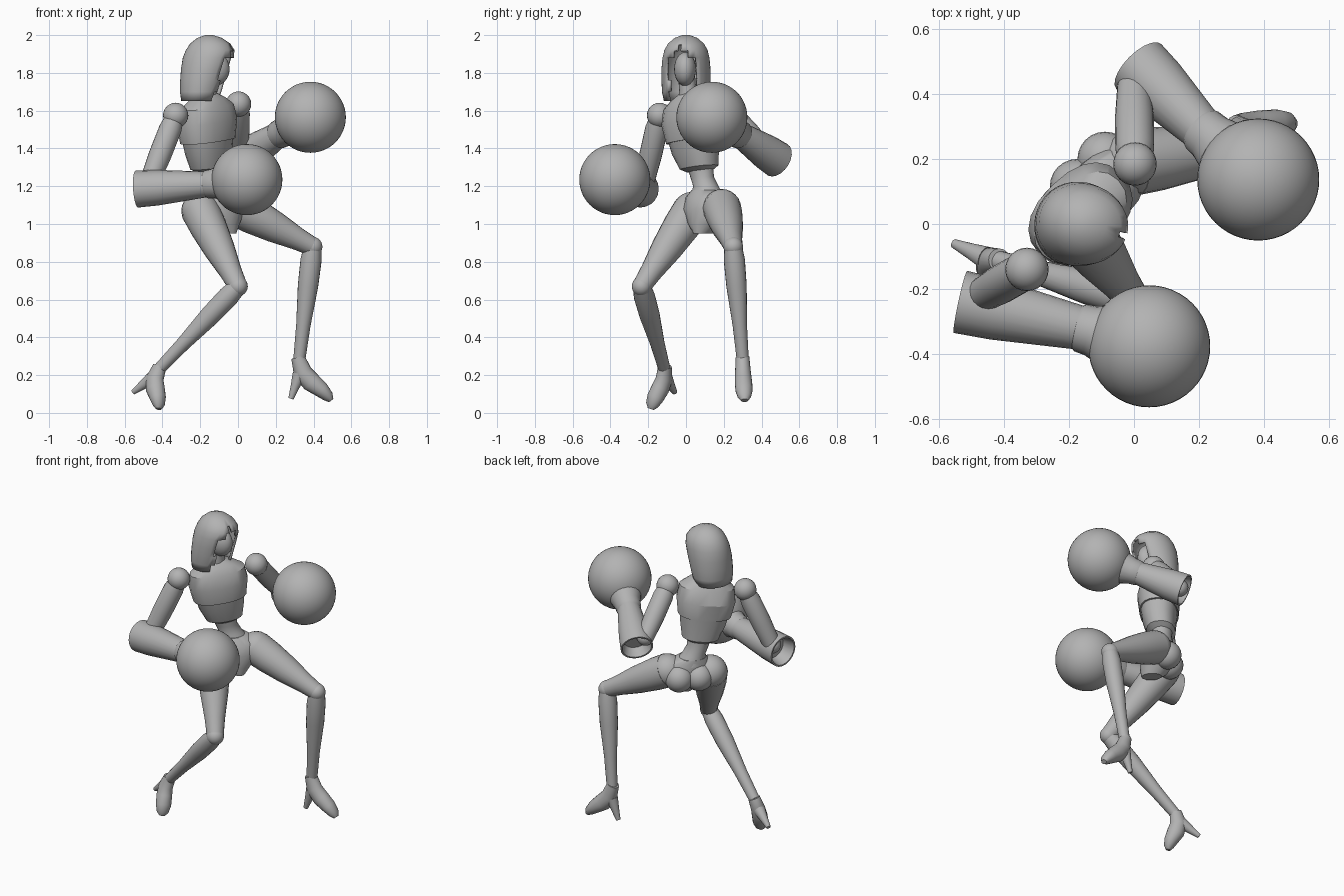
import bpy, bmesh, math
from mathutils import Vector as V

cube = bpy.data.objects.get("Cube")
if cube:
    bpy.data.objects.remove(cube, do_unlink=True)

grey = bpy.data.materials.new("plain_grey")
grey.use_nodes = True
tone = (0.45, 0.45, 0.45, 1)
grey.diffuse_color = tone
grey.node_tree.nodes["Principled BSDF"].inputs["Base Color"].default_value = tone


def finish(name, bm, angle=40):
    bmesh.ops.recalc_face_normals(bm, faces=bm.faces)
    mesh = bpy.data.meshes.new(name)
    bm.to_mesh(mesh)
    bm.free()
    mesh.materials.append(grey)
    ob = bpy.data.objects.new(name, mesh)
    bpy.context.collection.objects.link(ob)
    bpy.ops.object.select_all(action="DESELECT")
    ob.select_set(True)
    bpy.context.view_layer.objects.active = ob
    bpy.ops.object.shade_smooth_by_angle(angle=math.radians(angle))
    return ob


def loft(name, path, ref, axis=None, sides=20, power=1.0, cut=None, angle=40):
    """Skin elliptical rings (point, half width, half depth) along a path."""
    bm = bmesh.new()
    pts = [V(p[0]) for p in path]
    rings = []
    for i, (_, ru, rv) in enumerate(path):
        t = V(axis) if axis else pts[min(i + 1, len(pts) - 1)] - pts[max(i - 1, 0)]
        t.normalize()
        u = V(ref) - t * V(ref).dot(t)
        u.normalize()
        v = t.cross(u)
        ring = []
        for k in range(sides):
            a = 2 * math.pi * k / sides
            c, s = math.cos(a), math.sin(a)
            c = math.copysign(abs(c) ** power, c)
            s = math.copysign(abs(s) ** power, s)
            ring.append(bm.verts.new(pts[i] + u * c * ru + v * s * rv))
        rings.append(ring)
    for a, b in zip(rings, rings[1:]):
        for k in range(sides):
            j = (k + 1) % sides
            bm.faces.new((a[k], a[j], b[j], b[k]))
    if not cut:
        bm.faces.new(rings[0][::-1])
    bm.faces.new(rings[-1])
    if cut:
        doomed = [f for f in bm.faces if cut(f.calc_center_median())]
        bmesh.ops.delete(bm, geom=doomed, context="FACES")
    return finish(name, bm, angle)


def limb(name, a, b, profile):
    """Round tapered part from a to b; profile holds (fraction, radius)."""
    a, b = V(a), V(b)
    d = b - a
    ref = (0, 0, 1) if abs(d.normalized().z) < 0.8 else (1, 0, 0)
    loft(name, [(a + d * t, r, r) for t, r in profile], ref, axis=d)


def ball(name, p, r, scale=(1, 1, 1), seg=24):
    bm = bmesh.new()
    bmesh.ops.create_uvsphere(bm, u_segments=seg, v_segments=seg // 2, radius=r)
    bmesh.ops.scale(bm, vec=scale, verts=bm.verts)
    bmesh.ops.translate(bm, vec=p, verts=bm.verts)
    finish(name, bm)


SIDE = V((0.71, 0.70, 0))      # across the body, towards its left
FRONT = V((0.70, -0.71, 0))    # where the chest faces
LEAN = (-0.09, -0.09, 1)

# Torso: ribcage with a stepped chest plate, waist and pelvis
loft("chest", [((-0.16, 0.04, 1.44), 0.16, 0.115), ((-0.165, 0.03, 1.54), 0.178, 0.125),
               ((-0.165, 0.02, 1.62), 0.165, 0.10), ((-0.165, 0.015, 1.66), 0.11, 0.075),
               ((-0.165, 0.015, 1.69), 0.05, 0.05)], SIDE, LEAN, power=0.85, angle=25)
loft("ribcage", [((-0.15, 0.075, 1.28), 0.07, 0.06), ((-0.15, 0.07, 1.30), 0.11, 0.085),
                 ((-0.155, 0.05, 1.38), 0.135, 0.10), ((-0.16, 0.04, 1.46), 0.15, 0.11)],
     SIDE, LEAN, power=0.85, angle=25)
loft("waist", [((-0.11, 0.115, 1.14), 0.10, 0.085), ((-0.13, 0.105, 1.20), 0.07, 0.065),
               ((-0.145, 0.085, 1.25), 0.066, 0.06), ((-0.15, 0.075, 1.31), 0.075, 0.065)],
     SIDE, (0, 0, 1))
loft("pelvis", [((-0.06, 0.09, 0.95), 0.04, 0.06), ((-0.08, 0.10, 1.0), 0.09, 0.09),
                ((-0.09, 0.11, 1.08), 0.15, 0.105), ((-0.095, 0.115, 1.14), 0.135, 0.095),
                ((-0.12, 0.11, 1.18), 0.085, 0.075)], SIDE, (0, 0, 1))
for label, sgn in (("left", 1), ("right", -1)):
    p = V((-0.09, 0.115, 1.06)) - FRONT * 0.06 + SIDE * 0.06 * sgn
    ball(label + "_buttock", p, 0.085)
limb("neck", (-0.165, 0.015, 1.64), (-0.15, 0, 1.82), [(0, 0.06), (0.4, 0.045), (1, 0.045)])

# Head: face inside an open hood
LOOK = V((0.97, -0.22, 0))
ball("face", (-0.125, -0.005, 1.82), 0.085, (0.95, 0.68, 1.05))


def face_opening(p):
    d = p - V((-0.165, 0, 0))
    ahead, across = d.dot(LOOK), abs(d.dot(V((0.22, 0.97, 0))))
    return ahead > 0 and across < 0.078 * min(1, (1.95 - p.z) / 0.09) and p.z < 1.94


hood = loft("hood", [((-0.20, 0, 1.65), 0.10, 0.118), ((-0.192, 0, 1.70), 0.115, 0.128),
                     ((-0.182, 0, 1.76), 0.124, 0.130), ((-0.17, 0, 1.82), 0.132, 0.130),
                     ((-0.156, 0, 1.88), 0.137, 0.124), ((-0.147, 0, 1.92), 0.13, 0.114),
                     ((-0.147, 0, 1.955), 0.107, 0.095), ((-0.15, 0, 1.985), 0.066, 0.06),
                     ((-0.152, 0, 2.0), 0.02, 0.02)], LOOK, (0, 0, 1), sides=36,
            cut=face_opening)
rim = hood.modifiers.new("cloth_thickness", "SOLIDIFY")
rim.thickness = 0.014

# Arms: shoulder ball, upper arm, hollow sleeve, collar and round glove
arms = {
    "right": [(-0.33, -0.14, 1.575), (-0.47, -0.22, 1.22), (-0.535, -0.24, 1.185),
              (-0.165, -0.32, 1.21), (0.047, -0.377, 1.235)],
    "left": [(0.003, 0.185, 1.635), (0.0, 0.42, 1.39), (0.015, 0.485, 1.34),
             (0.21, 0.29, 1.47), (0.383, 0.137, 1.565)],
}
for label, (shoulder, elbow, cuff, wrist, glove) in arms.items():
    ball(label + "_shoulder", shoulder, 0.067)
    limb(label + "_upper_arm", shoulder, elbow,
         [(0.05, 0.05), (0.2, 0.06), (0.6, 0.06), (1, 0.052)])
    ball(label + "_elbow", elbow, 0.052)
    limb(label + "_sleeve", cuff, wrist,
         [(0.2, 0.07), (0, 0.088), (0, 0.098), (0.3, 0.094), (1, 0.068)])
    limb(label + "_glove_collar", wrist, glove,
         [(-0.08, 0.062), (0, 0.075), (0.15, 0.078), (0.5, 0.105)])
    ball(label + "_glove", glove, 0.188, seg=48)

# Legs: thigh, knee, shin and heeled shoe
legs = {
    "right": [(-0.20, 0.03, 1.07), (0.0, -0.235, 0.67), (-0.415, -0.115, 0.235),
              (-0.42, -0.185, 0.025), (-0.555, -0.06, 0.11)],
    "left": [(0.0, 0.19, 1.085), (0.395, 0.25, 0.88), (0.325, 0.30, 0.285),
             (0.49, 0.31, 0.07), (0.28, 0.30, 0.075)],
}
for label, (hip, knee, ankle, toe, heel) in legs.items():
    ball(label + "_hip", hip, 0.10)
    limb(label + "_thigh", hip, knee,
         [(0, 0.102), (0.2, 0.098), (0.5, 0.083), (0.8, 0.06), (1, 0.05)])
    ball(label + "_knee", knee, 0.052)
    limb(label + "_shin", knee, ankle,
         [(0, 0.047), (0.12, 0.056), (0.35, 0.054), (0.7, 0.038), (1, 0.032)])
    base, a, b = V(ankle), V(toe) - V(ankle), V(heel) - V(ankle)
    across = a.cross(b)
    shoe = [(-0.05, 0, 0.036, 0.036), (0.15, 0.18, 0.042, 0.05), (0.42, 0.15, 0.046, 0.052),
            (0.72, 0.04, 0.046, 0.042), (0.92, 0, 0.036, 0.03), (1.02, 0, 0.018, 0.014)]
    loft(label + "_shoe", [(base + a * s + b * t, w, h) for s, t, w, h in shoe], across)
    limb(label + "_shoe_heel", base + a * 0.08 + b * 0.3, heel,
         [(0, 0.036), (0.5, 0.024), (1, 0.014)])
